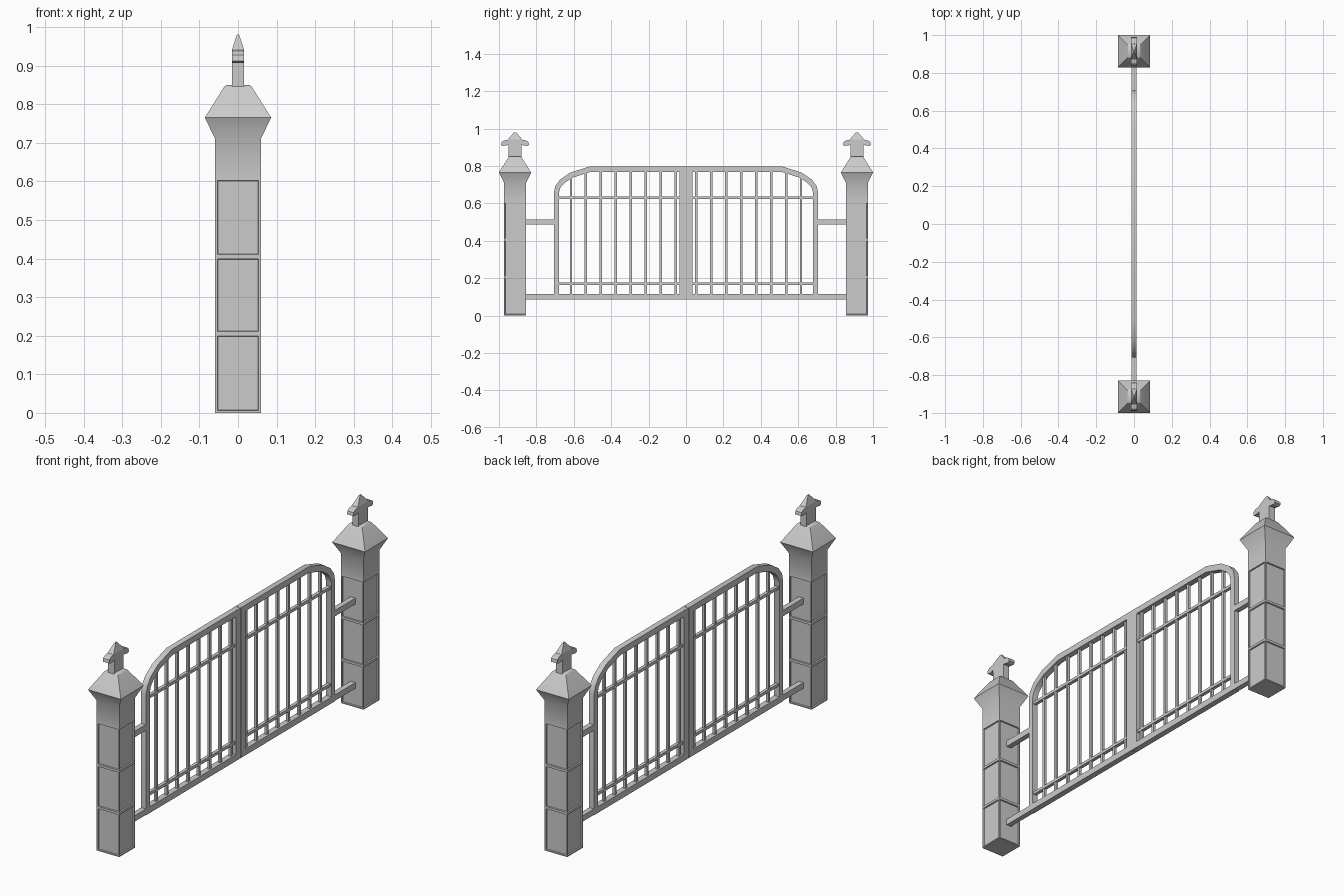
import bpy, bmesh
from math import radians

if "Cube" in bpy.data.objects:
    bpy.data.objects.remove(bpy.data.objects["Cube"])

POST_Y = 0.914


def finish(name, bm, smooth=None):
    """Turn a bmesh into an object mirrored across the gate's centre line."""
    bmesh.ops.recalc_face_normals(bm, faces=bm.faces)
    me = bpy.data.meshes.new(name)
    bm.to_mesh(me)
    bm.free()
    ob = bpy.data.objects.new(name, me)
    bpy.context.collection.objects.link(ob)
    mod = ob.modifiers.new("other_side", 'MIRROR')
    mod.use_axis = (False, True, False)
    mod.use_mirror_merge = False
    if smooth:
        bpy.ops.object.select_all(action='DESELECT')
        ob.select_set(True)
        bpy.context.view_layer.objects.active = ob
        bpy.ops.object.shade_smooth_by_angle(angle=radians(smooth))
    return ob


def loft(bm, rings, yc):
    """Stack of rectangles (z, half x, half y); returns side faces per level."""
    loops = [[bm.verts.new((sx * hx, yc + sy * hy, z))
              for sx, sy in ((-1, -1), (1, -1), (1, 1), (-1, 1))]
             for z, hx, hy in rings]
    levels = [[bm.faces.new((a[i], a[(i + 1) % 4], b[(i + 1) % 4], b[i]))
               for i in range(4)] for a, b in zip(loops, loops[1:])]
    bm.faces.new(loops[0][::-1])
    bm.faces.new(loops[-1])
    return levels


def box(bm, hx, y0, y1, z0, z1):
    hy = (y1 - y0) / 2
    loft(bm, [(z0, hx, hy), (z1, hx, hy)], (y0 + y1) / 2)


# Post: panelled shaft flaring into a pointed cap
bm = bmesh.new()
rings = [(0, .059), (.205, .059), (.405, .059), (.608, .059), (.71, .059),
         (.765, .086), (.845, .036), (.85, .030)]
levels = loft(bm, [(z, h, h) for z, h in rings], POST_Y)
bm.normal_update()
panels = [f for lv in levels[:3] for f in lv]
bmesh.ops.inset_individual(bm, faces=panels, thickness=.008, depth=0)
bmesh.ops.inset_individual(bm, faces=panels, thickness=.002, depth=-.006)
finish("post", bm, 50)

# Finial: flat cross-shaped body with a tapered tip
bm = bmesh.new()
half = [(.035, .845), (.035, .912), (.064, .907), (.075, .912),
        (.072, .927), (.062, .935), (.040, .940)]
outline = half + [(-y, z) for y, z in reversed(half)]
face = bm.faces.new([bm.verts.new((-.016, POST_Y + y, z)) for y, z in outline])
ext = bmesh.ops.extrude_face_region(bm, geom=[face], use_keep_orig=True)
bmesh.ops.translate(bm, vec=(.032, 0, 0),
                    verts=[v for v in ext["geom"] if isinstance(v, bmesh.types.BMVert)])
loft(bm, [(.940, .016, .040), (.980, .003, .005)], POST_Y)
finish("finial", bm)

# Gate leaf frame: closed band between outer and inner outlines
outer = [(.707, .085), (.707, .655), (.699, .692), (.672, .728),
         (.617, .765), (.515, .797), (.001, .797), (.001, .085)]
inner = [(.68, .115), (.68, .655), (.672, .683), (.650, .708),
         (.605, .738), (.51, .768), (.035, .768), (.035, .115)]
bm = bmesh.new()
grid = [[bm.verts.new((x, y, z)) for y, z in line]
        for x, line in ((-.014, outer), (.014, outer), (.014, inner), (-.014, inner))]
n = len(outer)
for k in range(4):
    a, b = grid[k], grid[(k + 1) % 4]
    for i in range(n):
        j = (i + 1) % n
        bm.faces.new((a[i], a[j], b[j], b[i]))
finish("gate_frame", bm, 35)

# Upright bars, reaching up into the arched frame
bm = bmesh.new()
for i in range(8):
    y = .055 + .08 * i
    top = .78 if y < .53 else .78 - (y - .51) * .38
    box(bm, .006, y - .0065, y + .0065, .10, top)
finish("gate_bars", bm)

# Thin cross rails
bm = bmesh.new()
for z in (.17, .63):
    box(bm, .008, .02, .69, z - .007, z + .007)
finish("cross_rails", bm)

# Arms joining the leaves to the posts
bm = bmesh.new()
for z in (.10, .50):
    box(bm, .0125, .69, .87, z - .014, z + .014)
finish("hinge_arms", bm)
